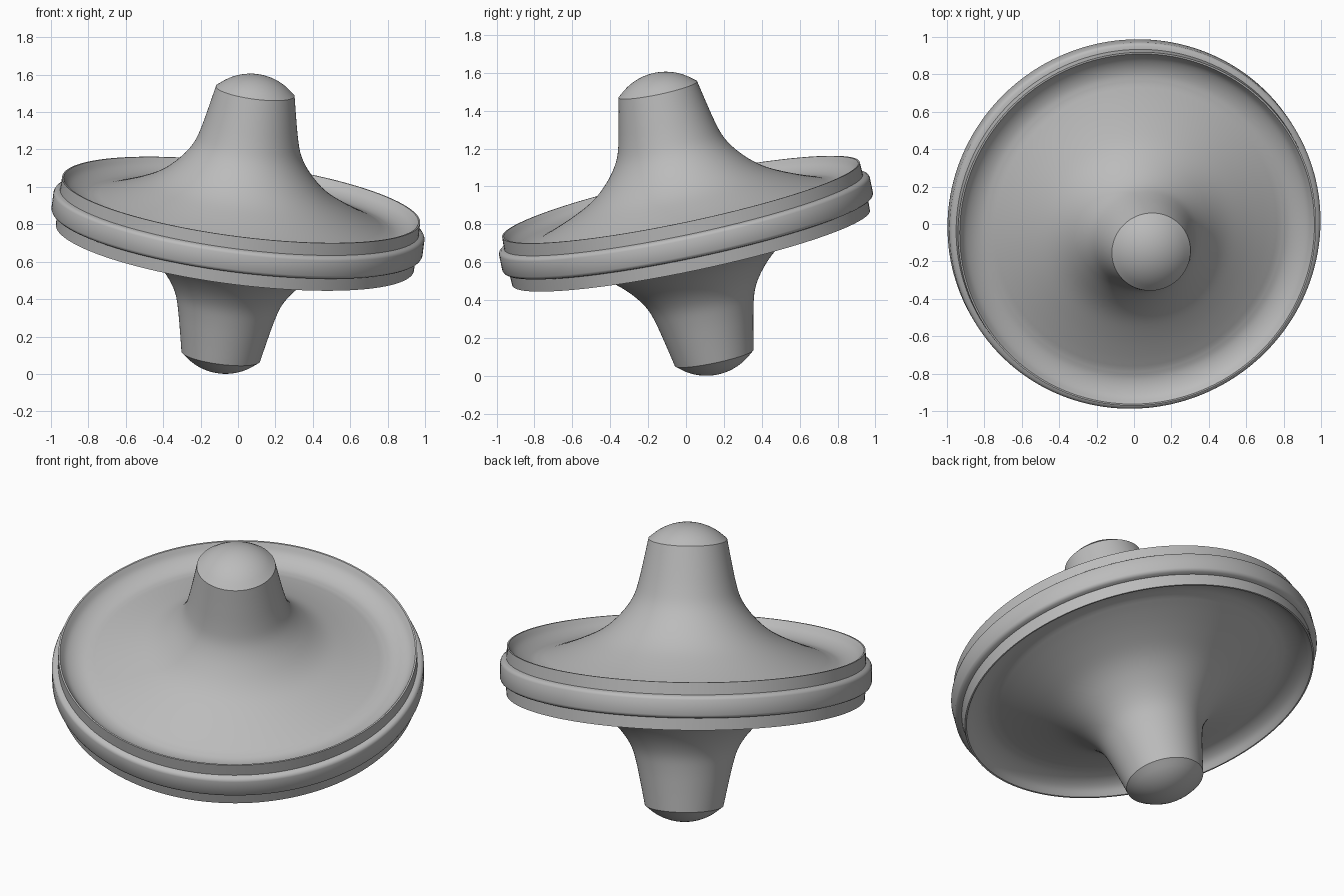
import bpy, bmesh, math
from mathutils import Vector

if "Cube" in bpy.data.objects:
    bpy.data.objects.remove(bpy.data.objects["Cube"])

SEGMENTS = 160
AXIS = Vector((0.13, -0.21, 1.0)).normalized()   # lean of the spinning axis
CENTER = Vector((0, 0, 0.803))


def smooth_curve(points, steps=4):
    """Catmull-Rom curve through 2D points."""
    pts = [Vector(p) for p in points]
    pts = [2 * pts[0] - pts[1]] + pts + [2 * pts[-1] - pts[-2]]
    out = []
    for a, b, c, d in zip(pts, pts[1:], pts[2:], pts[3:]):
        for i in range(steps):
            t = i / steps
            out.append(0.5 * (2 * b + (c - a) * t + (2 * a - 5 * b + 4 * c - d) * t * t
                              + (3 * b - a - 3 * c + d) * t ** 3))
    out.append(pts[-2])
    return [(p.x, p.y) for p in out]


# Domed stem tip: arc of a sphere, from the apex to the stem edge
ball_z, ball_r = 0.525, 0.293
edge = math.asin(0.212 / ball_r)
dome = [(ball_r * math.sin(edge * i / 10), ball_z + ball_r * math.cos(edge * i / 10))
        for i in range(10)]

# Flared stem running down to the dish
stem = smooth_curve([(0.212, 0.73), (0.236, 0.61), (0.26, 0.50), (0.284, 0.42), (0.32, 0.355),
                     (0.37, 0.293), (0.43, 0.236), (0.50, 0.188), (0.60, 0.138),
                     (0.70, 0.096), (0.78, 0.067)])
# Concave dish rising to the lip
dish = smooth_curve([(0.78, 0.067), (0.83, 0.06), (0.88, 0.069), (0.925, 0.093), (0.956, 0.131)])
# Lip, outer wall and the raised band round the middle
rim = [(0.965, 0.131), (0.967, 0.064), (0.985, 0.060), (0.995, 0.053), (1.0, 0.042)]

half = dome + stem + dish[1:] + rim
profile = half + [(r, -z) for r, z in reversed(half)]

# Lathe the profile
bm = bmesh.new()
verts = [bm.verts.new((r, 0, z)) for r, z in profile]
edges = [bm.edges.new(pair) for pair in zip(verts, verts[1:])]
bmesh.ops.spin(bm, geom=verts + edges, cent=(0, 0, 0), axis=(0, 0, 1),
               angle=math.tau, steps=SEGMENTS, use_merge=True)
bmesh.ops.remove_doubles(bm, verts=bm.verts, dist=1e-5)
bmesh.ops.recalc_face_normals(bm, faces=bm.faces)

# Tilt onto the leaning axis
tilt = Vector((0, 0, 1)).rotation_difference(AXIS).to_matrix()
for v in bm.verts:
    v.co = tilt @ v.co + CENTER

mesh = bpy.data.meshes.new("spinning_top")
bm.to_mesh(mesh)
bm.free()
grey = bpy.data.materials.new("plain grey")
grey.diffuse_color = (0.5, 0.5, 0.5, 1)
grey.use_nodes = True
grey.node_tree.nodes["Principled BSDF"].inputs["Base Color"].default_value = grey.diffuse_color
mesh.materials.append(grey)
obj = bpy.data.objects.new("spinning_top", mesh)
bpy.context.collection.objects.link(obj)

bpy.context.view_layer.objects.active = obj
obj.select_set(True)
bpy.ops.object.shade_smooth_by_angle(angle=math.radians(32))
